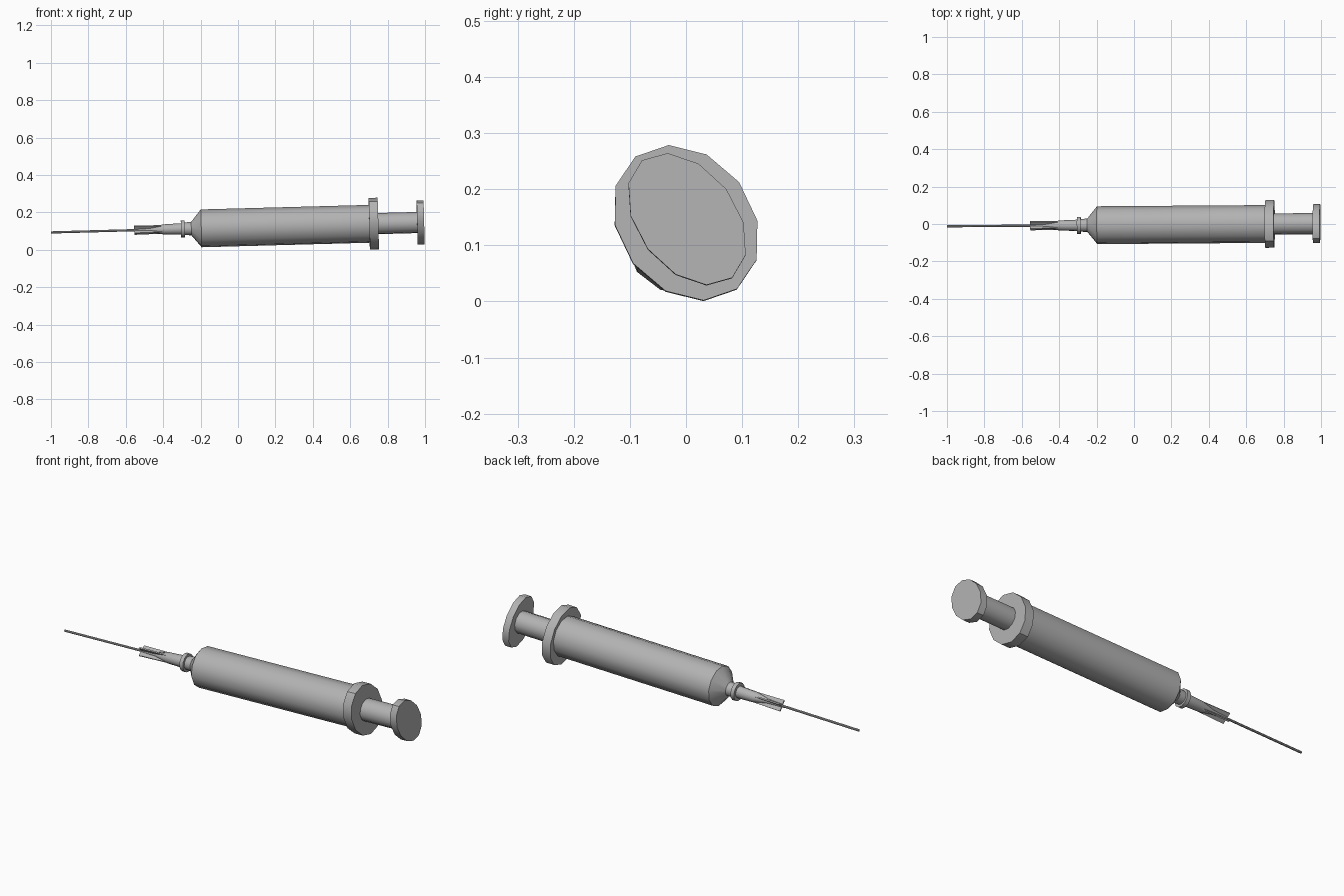
import bpy, bmesh, math
from mathutils import Matrix, Vector

cube = bpy.data.objects.get("Cube")
if cube:
    bpy.data.objects.remove(cube)

grey = bpy.data.materials.new("plain grey")
grey.use_nodes = True
colour = (0.45, 0.45, 0.45, 1)
grey.diffuse_color = colour
grey.node_tree.nodes["Principled BSDF"].inputs["Base Color"].default_value = colour

# Tilted frame shared by all parts: local x runs along the syringe
axis = Vector((1, 0.007, 0.027)).normalized()
roll = math.radians(37.5)
side = Vector((0, math.cos(roll), math.sin(roll)))
side = (side - axis * side.dot(axis)).normalized()
up = axis.cross(side)
frame = Matrix.Translation((0, -0.005, 0.12)) @ Matrix((axis, side, up)).transposed().to_4x4()


def finish(name, bm):
    bmesh.ops.recalc_face_normals(bm, faces=bm.faces)
    bm.transform(frame)
    mesh = bpy.data.meshes.new(name)
    bm.to_mesh(mesh)
    bm.free()
    mesh.materials.append(grey)
    ob = bpy.data.objects.new(name, mesh)
    bpy.context.collection.objects.link(ob)
    bpy.ops.object.select_all(action='DESELECT')
    ob.select_set(True)
    bpy.context.view_layer.objects.active = ob
    bpy.ops.object.shade_smooth_by_angle(angle=math.radians(35))


def turned(name, profile, sides=12, stretch=1.0):
    """Capped solid through (x, radius) rings; stretch widens the local z radius."""
    bm = bmesh.new()
    rings = []
    for x, r in profile:
        angles = [math.tau * i / sides for i in range(sides)]
        rings.append([bm.verts.new((x, r * math.cos(a), r * stretch * math.sin(a)))
                      for a in angles])
    for a, b in zip(rings, rings[1:]):
        for i in range(sides):
            j = (i + 1) % sides
            bm.faces.new((a[i], a[j], b[j], b[i]))
    bm.faces.new(rings[0])
    bm.faces.new(rings[-1])
    finish(name, bm)


# Barrel with shoulder and nozzle
turned("barrel", [(-0.29, 0.034), (-0.25, 0.036), (-0.197, 0.102), (0.71, 0.102)])
turned("finger_flange", [(0.702, 0.119), (0.75, 0.119)], stretch=1.25)

# Plunger
turned("plunger_rod", [(0.74, 0.057), (0.97, 0.057)])
turned("thumb_rest", [(0.958, 0.088), (0.995, 0.088)], stretch=1.5)

# Needle hub
turned("hub_collar", [(-0.305, 0.046), (-0.285, 0.046)])
turned("needle_hub", [(-0.555, 0.008), (-0.47, 0.012), (-0.4, 0.027), (-0.29, 0.031)])
turned("needle", [(-1.0, 0.006), (-0.5, 0.006)], sides=8)

# Crossed fins on the hub
for name, size in (("hub_fin_wide", (0.16, 0.058, 0.007)), ("hub_fin_tall", (0.16, 0.007, 0.058))):
    bm = bmesh.new()
    bmesh.ops.create_cube(bm, size=1)
    bmesh.ops.scale(bm, vec=size, verts=bm.verts)
    bmesh.ops.translate(bm, vec=(-0.475, 0, 0), verts=bm.verts)
    for v in bm.verts:  # back edge tucks into the hub
        if v.co.x > -0.475:
            v.co.y *= 0.9
            v.co.z *= 0.9
    finish(name, bm)
